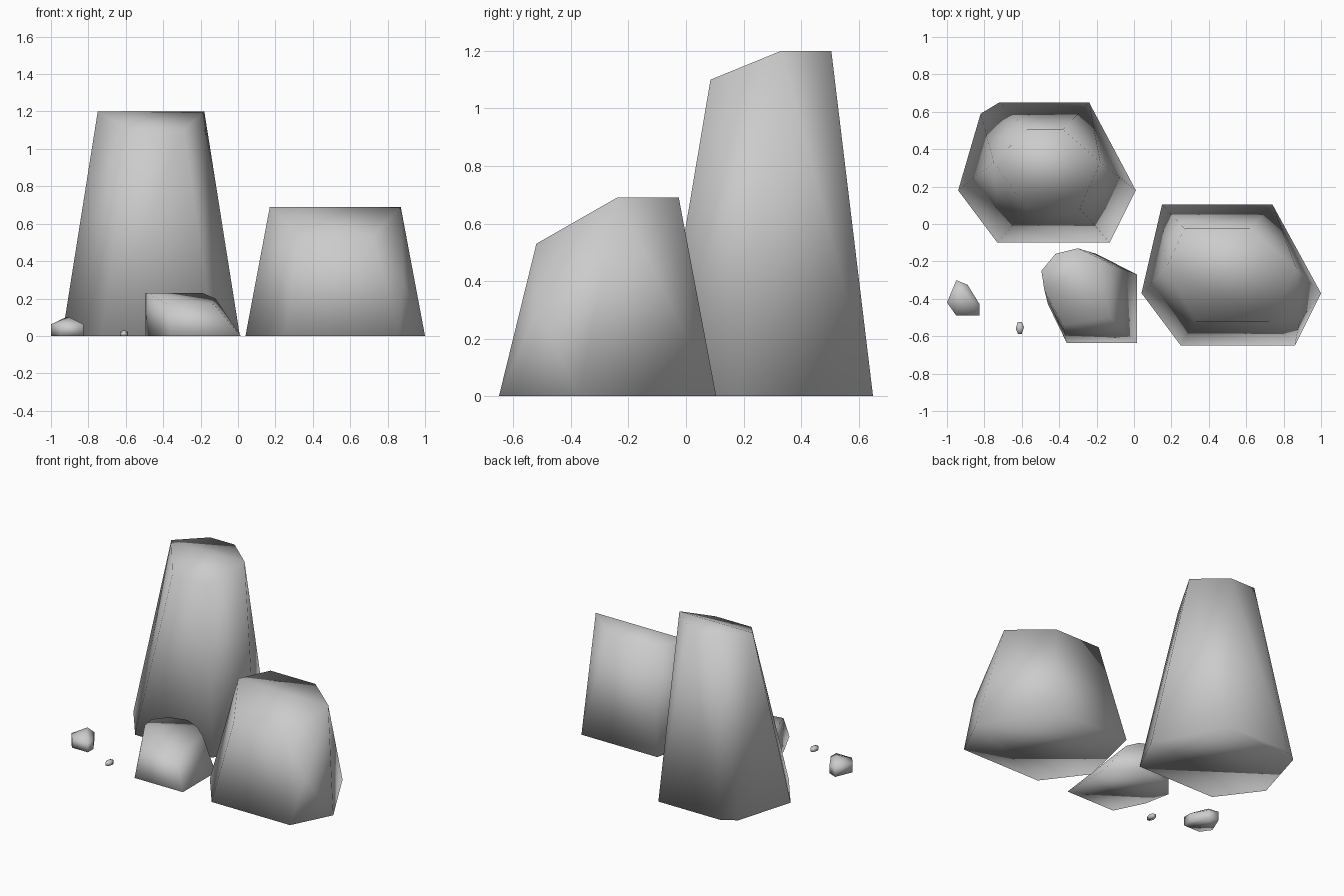
import bpy, bmesh

if "Cube" in bpy.data.objects:
    bpy.data.objects.remove(bpy.data.objects["Cube"])


def at(z, outline):
    """Lift a 2D outline to height z."""
    return [(x, y, z) for x, y in outline]


def rock(name, points):
    """Smooth-shaded convex boulder wrapped around a few corner points."""
    bm = bmesh.new()
    for p in points:
        bm.verts.new(p)
    bmesh.ops.convex_hull(bm, input=bm.verts[:])
    loose = [v for v in bm.verts if not v.link_faces]
    bmesh.ops.delete(bm, geom=loose, context='VERTS')
    bmesh.ops.dissolve_limit(bm, angle_limit=0.02, verts=bm.verts[:], edges=bm.edges[:])
    bmesh.ops.recalc_face_normals(bm, faces=bm.faces[:])
    for f in bm.faces:
        f.smooth = True
    mesh = bpy.data.meshes.new(name)
    bm.to_mesh(mesh)
    bm.free()
    bpy.context.collection.objects.link(bpy.data.objects.new(name, mesh))


# tall tapered boulder: wide foot, flat top, sloping front lip
rock("tall_boulder",
     at(0, [(-.94, .18), (-.82, .59), (-.72, .65), (-.24, .65), (.01, .18), (-.13, -.10), (-.73, -.10)])
     + at(1.2, [(-.75, .33), (-.57, .505), (-.38, .505), (-.18, .33)])
     + at(1.1, [(-.57, .085), (-.29, .085)]))

# medium boulder: same cut, with a bulge on its front right corner
rock("medium_boulder",
     at(0, [(.04, -.37), (.15, .105), (.74, .105), (1.0, -.37), (.86, -.65), (.25, -.65)])
     + at(.69, [(.17, -.24), (.27, -.025), (.62, -.025), (.87, -.24)])
     + at(.53, [(.33, -.52), (.72, -.52)])
     + [(.885, -.52, .29)])

# low boulder lying in front of the other two
rock("low_boulder",
     at(0, [(-.495, -.25), (-.42, -.16), (-.30, -.13), (-.20, -.16), (.015, -.27),
            (.015, -.635), (-.36, -.635), (-.46, -.43)])
     + at(.23, [(-.48, -.35), (-.495, -.25), (-.42, -.16), (-.30, -.13), (-.19, -.18)])
     + [(-.12, -.22, .20), (-.13, -.50, .17), (-.38, -.54, .17)])

# pebble at the far left
foot = [(-1.0, -.42), (-.95, -.30), (-.89, -.325), (-.825, -.43), (-.825, -.49), (-.95, -.49)]
rock("large_pebble", at(0, foot) + at(.062, foot) + at(.10, [(-.92, -.36), (-.90, -.40)]))

# tiny pebble
foot = [(-.632, -.56), (-.622, -.525), (-.60, -.525), (-.588, -.55), (-.60, -.588), (-.62, -.588)]
rock("small_pebble", at(0, foot) + at(.02, foot) + at(.03, [(-.615, -.55), (-.603, -.56)]))
